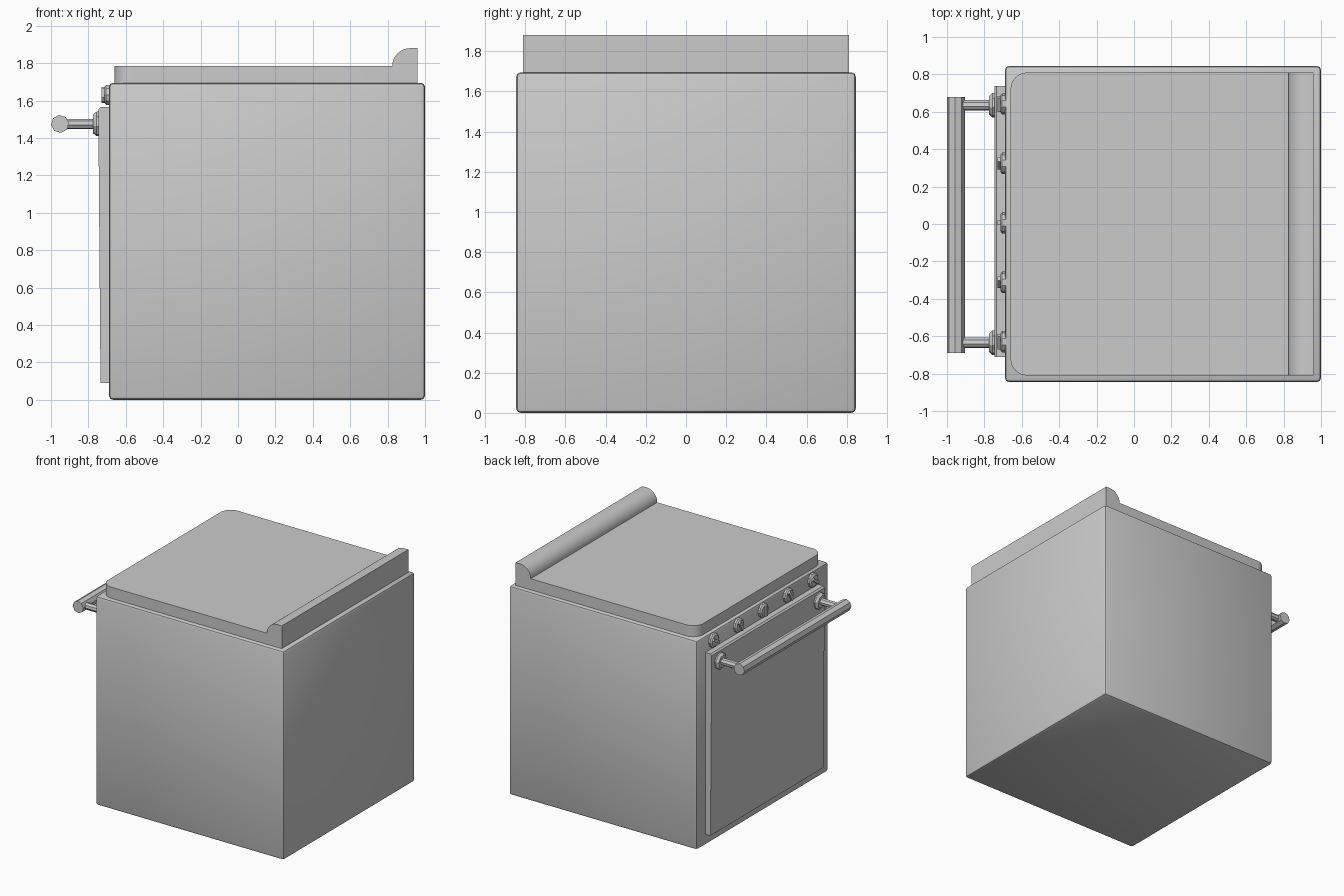
import bpy, bmesh, math
from mathutils import Matrix, Vector

if "Cube" in bpy.data.objects:
    bpy.data.objects.remove(bpy.data.objects["Cube"])


def finish(name, bm, angle=None):
    bmesh.ops.recalc_face_normals(bm, faces=bm.faces)
    me = bpy.data.meshes.new(name)
    bm.to_mesh(me)
    bm.free()
    ob = bpy.data.objects.new(name, me)
    bpy.context.collection.objects.link(ob)
    if angle:
        bpy.ops.object.select_all(action='DESELECT')
        ob.select_set(True)
        bpy.context.view_layer.objects.active = ob
        bpy.ops.object.shade_smooth_by_angle(angle=math.radians(angle))
    return ob


def box(name, lo, hi, bevel=0, segs=2, angle=None):
    bm = bmesh.new()
    lo, hi = Vector(lo), Vector(hi)
    bmesh.ops.create_cube(bm, size=1, matrix=Matrix.Translation((lo + hi) / 2)
                          @ Matrix.Diagonal((*(hi - lo), 1)))
    if bevel:
        bmesh.ops.bevel(bm, geom=bm.edges[:], offset=bevel, segments=segs,
                        profile=0.5, affect='EDGES')
    return finish(name, bm, angle)


def prism(name, points, direction, angle=None):
    bm = bmesh.new()
    face = bm.faces.new([bm.verts.new(p) for p in points])
    ext = bmesh.ops.extrude_face_region(bm, geom=[face], use_keep_orig=True)
    bmesh.ops.translate(bm, vec=direction,
                        verts=[v for v in ext['geom'] if isinstance(v, bmesh.types.BMVert)])
    return finish(name, bm, angle)


def turned(name, profile, y, z, sides=8, spin=0.0):
    # rings of (x, radius) around an axis along x, capped at both ends
    bm = bmesh.new()
    rings = []
    for x, r in profile:
        rings.append([bm.verts.new((x, y + r * math.cos(a), z + r * math.sin(a)))
                      for a in (spin + 2 * math.pi * i / sides for i in range(sides))])
    for a, b in zip(rings, rings[1:]):
        for i in range(sides):
            j = (i + 1) % sides
            bm.faces.new((a[i], a[j], b[j], b[i]))
    bm.faces.new(rings[0])
    bm.faces.new(rings[-1])
    return finish(name, bm)


# Main cabinet
box("stove_body", (-0.69, -0.845, 0), (1.0, 0.845, 1.695), bevel=0.022, angle=40)

# Cooktop slab with two rounded front corners
r = 0.09
pts = [(0.825, -0.81, 1.685), (0.825, 0.81, 1.685)]
for sy, a0 in ((1, 90), (-1, 180)):
    for k in range(9):
        a = math.radians(a0 + 90 * k / 8)
        pts.append((-0.66 + r + r * math.cos(a), sy * (0.81 - r) + r * math.sin(a), 1.685))
prism("cooktop", pts, (0, 0, 0.1), 35)

# Rear splash rail with a quarter-round front edge
prof = [(0.825, 1.685), (0.96, 1.685), (0.96, 1.88)]
for k in range(11):
    a = math.radians(90 + 9 * k)
    prof.append((0.92 + 0.095 * math.cos(a), 1.785 + 0.095 * math.sin(a)))
prism("splash_rail", [(x, -0.81, z) for x, z in prof], (0, 1.62, 0), 35)

# Oven door, slightly thicker at the top
door = [(-0.68, 0.09), (-0.735, 0.09), (-0.747, 1.553), (-0.735, 1.565), (-0.68, 1.565)]
prism("oven_door", [(x, -0.71, z) for x, z in door], (0, 1.447, 0))

# Control knobs, each with a grip turned to a different setting
for i, turn in enumerate((35, 60, 90, 60, 30)):
    y, z = -0.63 + 0.318 * i, 1.63
    turned(f"knob_{i + 1}", [(-0.68, 0.057), (-0.705, 0.057), (-0.715, 0.043)], y, z, 10)
    grip = box(f"knob_grip_{i + 1}", (-0.729, -0.042, -0.012), (-0.705, 0.042, 0.012))
    grip.rotation_euler = (math.radians(turn), 0, 0)
    grip.location = (0, y, z)

# Handle posts with stepped mounting flanges
for side, y in (("left", 0.635), ("right", -0.635)):
    turned(f"handle_flange_{side}",
           [(-0.735, 0.067), (-0.757, 0.067), (-0.775, 0.05)], y, 1.475, 8, 0.2)
    turned(f"handle_post_{side}", [(-0.765, 0.028), (-0.935, 0.028)], y, 1.475, 8, 0.2)

# Eight-sided handle bar
bar = [(-0.952 + 0.048 * math.cos(a), -0.69, 1.475 + 0.048 * math.sin(a))
       for a in (0.1 + math.pi * k / 4 for k in range(8))]
prism("handle_bar", bar, (0, 1.37, 0))
